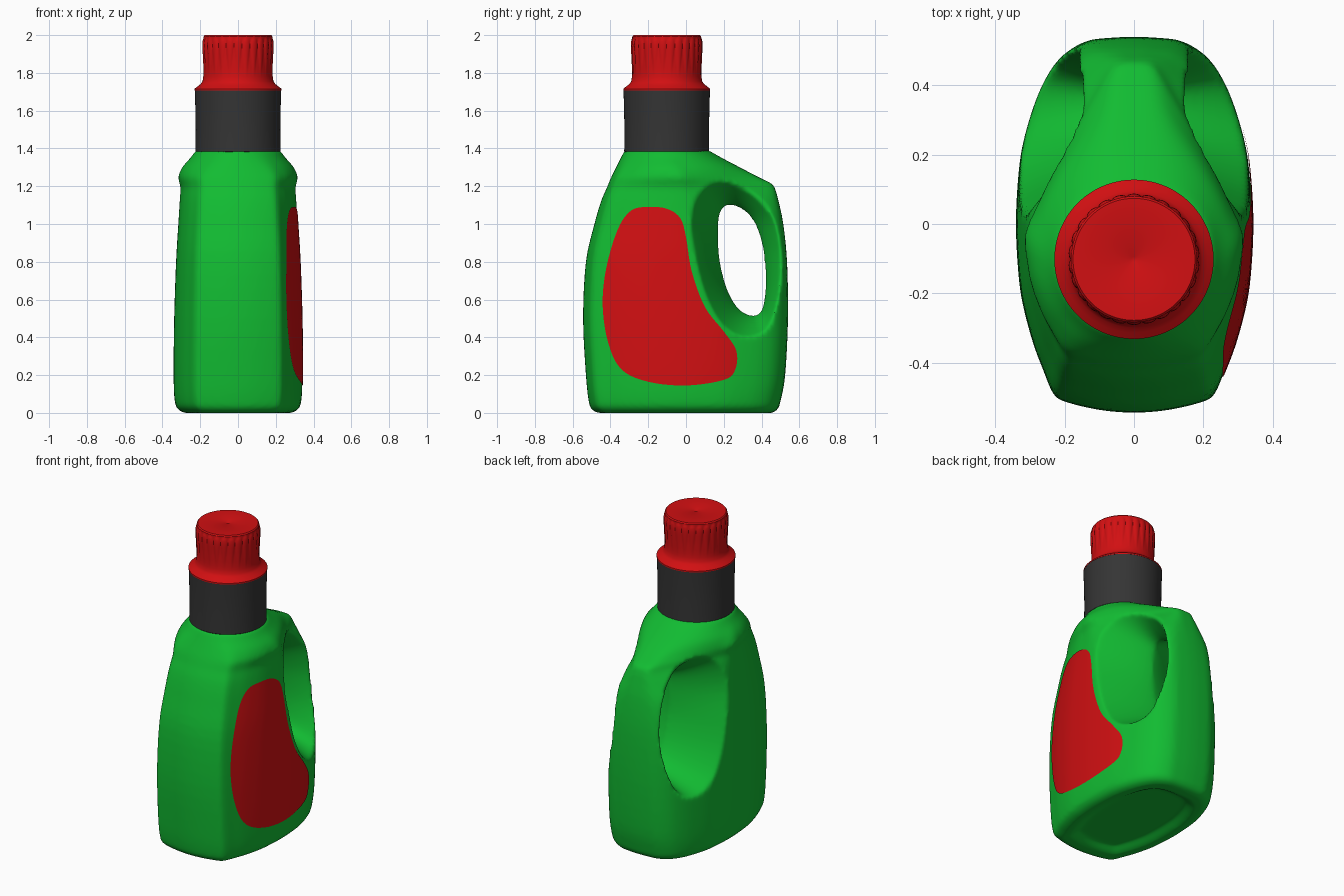
import bpy, bmesh, math
from mathutils import Vector
from mathutils.bvhtree import BVHTree

if "Cube" in bpy.data.objects:
    bpy.data.objects.remove(bpy.data.objects["Cube"])


def material(name, rgb):
    m = bpy.data.materials.new(name)
    m.diffuse_color = (*rgb, 1)
    m.use_nodes = True
    m.node_tree.nodes["Principled BSDF"].inputs["Base Color"].default_value = m.diffuse_color
    return m


GREEN = material("green plastic", (0.006, 0.50, 0.032))
RED = material("red plastic", (0.64, 0.005, 0.006))
GREY = material("dark grey plastic", (0.035, 0.035, 0.035))


def smooth_curve(pts, n, closed):
    """Catmull-Rom curve through points of any dimension."""
    out, m = [], len(pts)
    for i in range(m if closed else m - 1):
        idx = [(i + k) % m if closed else min(max(i + k, 0), m - 1) for k in (-1, 0, 1, 2)]
        a, b, c, d = (pts[j] for j in idx)
        for s in range(n):
            t = s / n
            out.append(tuple(0.5 * (2 * q + (r - p) * t + (2 * p - 5 * q + 4 * r - u) * t * t
                                    + (3 * q - p - 3 * r + u) * t ** 3)
                             for p, q, r, u in zip(a, b, c, d)))
    if not closed:
        out.append(tuple(pts[-1]))
    return out


def loft(name, rings, mat, caps=(True, True)):
    """Skin a stack of closed rings with equal point counts."""
    bm = bmesh.new()
    vs = [[bm.verts.new(p) for p in r] for r in rings]
    n = len(vs[0])
    for a, b in zip(vs, vs[1:]):
        for i in range(n):
            bm.faces.new((a[i], a[(i + 1) % n], b[(i + 1) % n], b[i]))
    if caps[0]:
        bm.faces.new(vs[0][::-1])
    if caps[1]:
        bm.faces.new(vs[-1])
    bmesh.ops.recalc_face_normals(bm, faces=bm.faces)
    me = bpy.data.meshes.new(name)
    bm.to_mesh(me)
    bm.free()
    me.materials.append(mat)
    ob = bpy.data.objects.new(name, me)
    bpy.context.collection.objects.link(ob)
    return ob


def shade(ob, angle):
    bpy.ops.object.select_all(action='DESELECT')
    ob.select_set(True)
    bpy.context.view_layer.objects.active = ob
    bpy.ops.object.shade_smooth_by_angle(angle=math.radians(angle))


# Normalised quarter plans: barrel front, barrel back, wedge-shaped roof back
FRONT = [(1, 0), (.985, .22), (.95, .41), (.86, .63), (.77, .78), (.69, .90), (.6, .94), (.3, .985), (0, 1)]
BACK = [(1, 0), (.985, .22), (.95, .41), (.87, .60), (.77, .76), (.63, .89), (.42, .975), (.2, .995), (0, 1)]
WEDGE = [(1, 0), (.85, .18), (.7, .36), (.55, .53), (.41, .68), (.28, .83), (.19, .95), (.13, 1), (0, 1)]
ROUND = [(math.cos(k * math.pi / 16), math.sin(k * math.pi / 16)) for k in range(9)]

# Body levels: z, front y, back y, half width, roundness, wedge amount
LEVELS = [
    (.03, -.36, .35, .20, 0, 0), (0, -.41, .40, .25, 0, 0), (0, -.465, .455, .285, 0, 0),
    (.02, -.50, .485, .318, 0, 0), (.06, -.515, .50, .335, 0, 0), (.2, -.53, .525, .341, 0, 0),
    (.5, -.545, .54, .338, 0, 0), (.8, -.53, .535, .328, 0, 0), (1.0, -.485, .515, .316, .05, .1),
    (1.12, -.45, .49, .308, .1, .5), (1.19, -.42, .47, .303, .18, .9), (1.215, -.41, .45, .308, .22, .95),
    (1.25, -.395, .38, .315, .3, .95), (1.3, -.37, .285, .295, .55, .8), (1.35, -.345, .19, .252, .85, .5),
    (1.39, -.325, .12, .224, 1, 0)]


def mix(a, b, t):
    return [(p[0] + (q[0] - p[0]) * t, p[1] + (q[1] - p[1]) * t) for p, q in zip(a, b)]


def body_ring(z, yf, yb, w, rnd, wedge):
    ym = -.1 * rnd
    front = mix(FRONT, ROUND, rnd)
    back = mix(mix(BACK, WEDGE, wedge), ROUND, rnd)
    half = [(w * x, ym + (yf - ym) * y) for x, y in front[::-1]]
    half += [(w * x, ym + (yb - ym) * y) for x, y in back[1:]]
    loop = half + [(-x, y) for x, y in half[-2:0:-1]]
    return [(x, y, max(z, 0)) for x, y in smooth_curve(loop, 3, True)]


body = loft("bottle_body", [body_ring(*l) for l in smooth_curve(LEVELS, 4, False)], GREEN)

# Handle hole flaring into a scoop on both sides, as (y, z) outlines
HOLE = [(.30, 1.075), (.23, 1.10), (.185, 1.07), (.17, .97), (.18, .80), (.22, .65), (.28, .55),
        (.35, .515), (.40, .54), (.42, .65), (.418, .78), (.40, .90), (.36, 1.01)]
SCOOP = [(.42, 1.33), (.22, 1.35), (.06, 1.24), (.01, 1.03), (.05, .80), (.11, .60), (.20, .45),
         (.32, .38), (.45, .41), (.56, .60), (.62, .78), (.64, .92), (.60, 1.12)]
rings = []
for i in range(-12, 13):
    x = i * .03
    f = abs(x / .34) ** 1.3
    rings.append([(x, y, z) for y, z in smooth_curve(mix(HOLE, SCOOP, f), 4, True)])
cutter = loft("handle_cutter", rings, GREEN)
cutter.hide_render = True

cut = body.modifiers.new("handle", 'BOOLEAN')
cut.object, cut.operation, cut.solver = cutter, 'DIFFERENCE', 'EXACT'
rem = body.modifiers.new("even", 'REMESH')
rem.mode, rem.voxel_size = 'VOXEL', .013
soft = body.modifiers.new("soften", 'SMOOTH')
soft.factor, soft.iterations = .5, 6
dg = bpy.context.evaluated_depsgraph_get()
baked = bpy.data.meshes.new_from_object(body.evaluated_get(dg))
body.modifiers.clear()
body.data = baked
baked.materials.clear()
baked.materials.append(GREEN)
for p in baked.polygons:
    p.material_index = 0
bpy.data.objects.remove(cutter)
shade(body, 60)

# Label: thin sheet projected onto the right side of the body
LABEL = [(-.2, 1.09), (-.1, 1.08), (-.03, 1.03), (0, .93), (.03, .75), (.1, .56), (.2, .43), (.265, .33),
         (.26, .23), (.2, .175), (0, .145), (-.2, .165), (-.34, .23), (-.41, .37), (-.44, .57),
         (-.42, .77), (-.36, .97), (-.29, 1.07)]
tree = BVHTree.FromPolygons([v.co for v in baked.vertices], [p.vertices[:] for p in baked.polygons])
edge = smooth_curve(LABEL, 5, True)
cy, cz = -.12, .45
rings = []
for k in range(20, 0, -1):
    ring = []
    for y, z in edge:
        y, z = cy + (y - cy) * k / 20, cz + (z - cz) * k / 20
        hit, nor, _, _ = tree.ray_cast(Vector((1, y, z)), Vector((-1, 0, 0)))
        ring.append(hit + nor * .004 if hit else Vector((.3, y, z)))
    rings.append(ring)
label = loft("side_label", rings, RED, (False, True))
if sum(p.normal.x for p in label.data.polygons) < 0:
    label.data.flip_normals()
shade(label, 60)

# Turned neck collar and fluted cap
CY, FLUTES, SEG = -.102, 26, 208


def turned_ring(r, z, flute=0):
    pts = []
    for i in range(SEG):
        a = 2 * math.pi * i / SEG
        off = abs((i / 8) % 1 - .5) * 2
        bump = math.sqrt(max(0, 1 - (off / flute) ** 2)) * .008 * flute if flute > 0 else 0
        pts.append(((r + bump) * math.cos(a), CY + (r + bump) * math.sin(a), z))
    return pts


collar = loft("neck_collar", [turned_ring(r, z) for r, z in (
    (.21, 1.37), (.225, 1.385), (.224, 1.5), (.226, 1.62), (.229, 1.708), (.2, 1.71))], GREY)
shade(collar, 35)

cap = [turned_ring(r, z) for r, z in (
    (.2, 1.705), (.23, 1.708), (.23, 1.716), (.212, 1.73), (.197, 1.742), (.188, 1.755), (.184, 1.78))]
cap += [turned_ring(.182, z, f) for z, f in (
    (1.80, .12), (1.83, .3), (1.86, .48), (1.89, .66), (1.92, .85), (1.945, .95), (1.965, .85),
    (1.978, .55), (1.985, .15))]
cap += [turned_ring(r, z) for r, z in ((.182, 1.993), (.176, 2.0), (.016, 2.0), (.008, 1.996))]
shade(loft("fluted_cap", cap, RED), 35)
